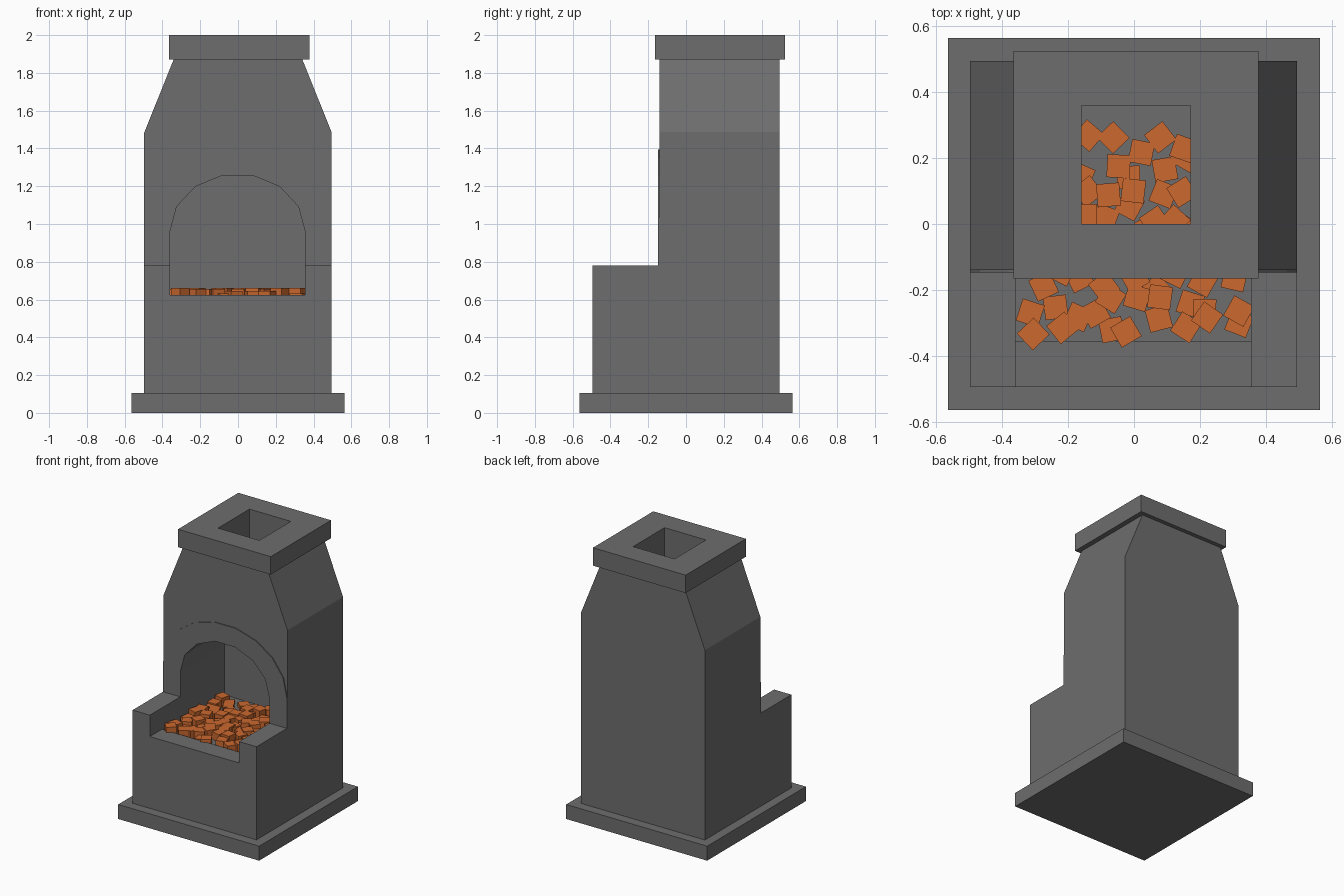
import bpy, bmesh, math, random
from mathutils import Matrix, Vector

if "Cube" in bpy.data.objects:
    bpy.data.objects.remove(bpy.data.objects["Cube"])

random.seed(4)


def material(name, rgb):
    m = bpy.data.materials.new(name)
    m.diffuse_color = (*rgb, 1)
    m.use_nodes = True
    m.node_tree.nodes["Principled BSDF"].inputs["Base Color"].default_value = m.diffuse_color
    return m


STONE = material("dark grey stone", (0.155, 0.155, 0.155))
EMBER = material("glowing orange coal", (0.60, 0.14, 0.028))


def finish(bm, name, mat):
    bmesh.ops.recalc_face_normals(bm, faces=bm.faces)
    me = bpy.data.meshes.new(name)
    bm.to_mesh(me)
    bm.free()
    me.materials.append(mat)
    ob = bpy.data.objects.new(name, me)
    bpy.context.collection.objects.link(ob)
    return ob


def prism(name, profile, axis, lo, hi, mat=STONE):
    """Extrude a 2D profile along x (profile is y,z) or along y (profile is x,z)."""
    bm = bmesh.new()
    place = (lambda a, b: (lo, a, b)) if axis == "x" else (lambda a, b: (a, lo, b))
    face = bm.faces.new([bm.verts.new(place(a, b)) for a, b in profile])
    ext = bmesh.ops.extrude_face_region(bm, geom=[face])
    step = Vector((hi - lo, 0, 0) if axis == "x" else (0, hi - lo, 0))
    bmesh.ops.translate(bm, vec=step, verts=[v for v in ext["geom"] if isinstance(v, bmesh.types.BMVert)])
    return finish(bm, name, mat)


def box(name, x0, x1, y0, y1, z0, z1):
    return prism(name, [(x0, z0), (x1, z0), (x1, z1), (x0, z1)], "y", y0, y1)


def arch(x0, x1, z0, spring, rise, n):
    """Straight legs topped by a faceted half ellipse."""
    c, r = (x0 + x1) / 2, (x1 - x0) / 2
    top = [(c + r * math.cos(math.pi * i / n), spring + rise * math.sin(math.pi * i / n)) for i in range(n + 1)]
    return [(x0, z0), (x1, z0)] + top


def cut(ob, cutters):
    for c in cutters:
        c.hide_render = True
        mod = ob.modifiers.new("cut", "BOOLEAN")
        mod.operation, mod.solver, mod.object = "DIFFERENCE", "EXACT", c
    bpy.context.view_layer.update()
    dg = bpy.context.evaluated_depsgraph_get()
    me = bpy.data.meshes.new_from_object(ob.evaluated_get(dg))
    ob.modifiers.clear()
    ob.data = me


# cutters: hearth opening, ember pit, flue, sloping shoulders
hearth = prism("hearth_cutter", arch(-0.36, 0.355, 0.625, 0.96, 0.305, 7), "y", -0.7, 0.36)
pit = box("pit_cutter", -0.36, 0.355, -0.355, 0.36, 0.60, 0.70)
flue = box("flue_cutter", -0.16, 0.172, 0.0, 0.36, 1.0, 2.2)
slopes = [prism("shoulder_cutter", [(s * 0.498, 1.48), (s * 0.341, 1.87), (s * 0.301, 1.97),
                                    (s * 0.8, 1.97), (s * 0.8, 1.48)], "y", -0.8, 0.8) for s in (-1, 1)]

# plinth
box("plinth", -0.565, 0.565, -0.565, 0.565, 0, 0.105)

# stepped fireplace body
body = prism("fireplace_body", [(-0.495, 0.105), (0.495, 0.105), (0.495, 1.87),
                                (-0.14, 1.87), (-0.14, 0.78), (-0.495, 0.78)], "x", -0.498, 0.495)
cut(body, slopes + [hearth, pit, flue])

# thin raised surround around the arch
surround = prism("arch_surround", arch(-0.497, 0.494, 0.78, 1.0, 0.40, 9), "y", -0.147, -0.135)
cut(surround, [hearth])

# chimney cap
cap = box("chimney_cap", -0.365, 0.378, -0.165, 0.525, 1.87, 2.0)
cut(cap, [flue])

for c in [hearth, pit, flue] + slopes:
    bpy.data.objects.remove(c)

# bed of scattered coals
bm = bmesh.new()
cols, rows = 9, 9
for i in range(cols):
    for j in range(rows):
        x = -0.29 + 0.58 * i / (cols - 1) + random.uniform(-0.03, 0.03)
        y = -0.31 + 0.55 * j / (rows - 1) + random.uniform(-0.03, 0.03)
        top = random.choice((0.632, 0.645, 0.655, 0.662))
        m = (Matrix.Translation((x, y, top - 0.03)) @ Matrix.Rotation(random.uniform(0, math.pi / 2), 4, "Z")
             @ Matrix.Diagonal((0.07, 0.07, 0.06, 1)))
        bmesh.ops.create_cube(bm, size=1, matrix=m)
finish(bm, "coals", EMBER)
